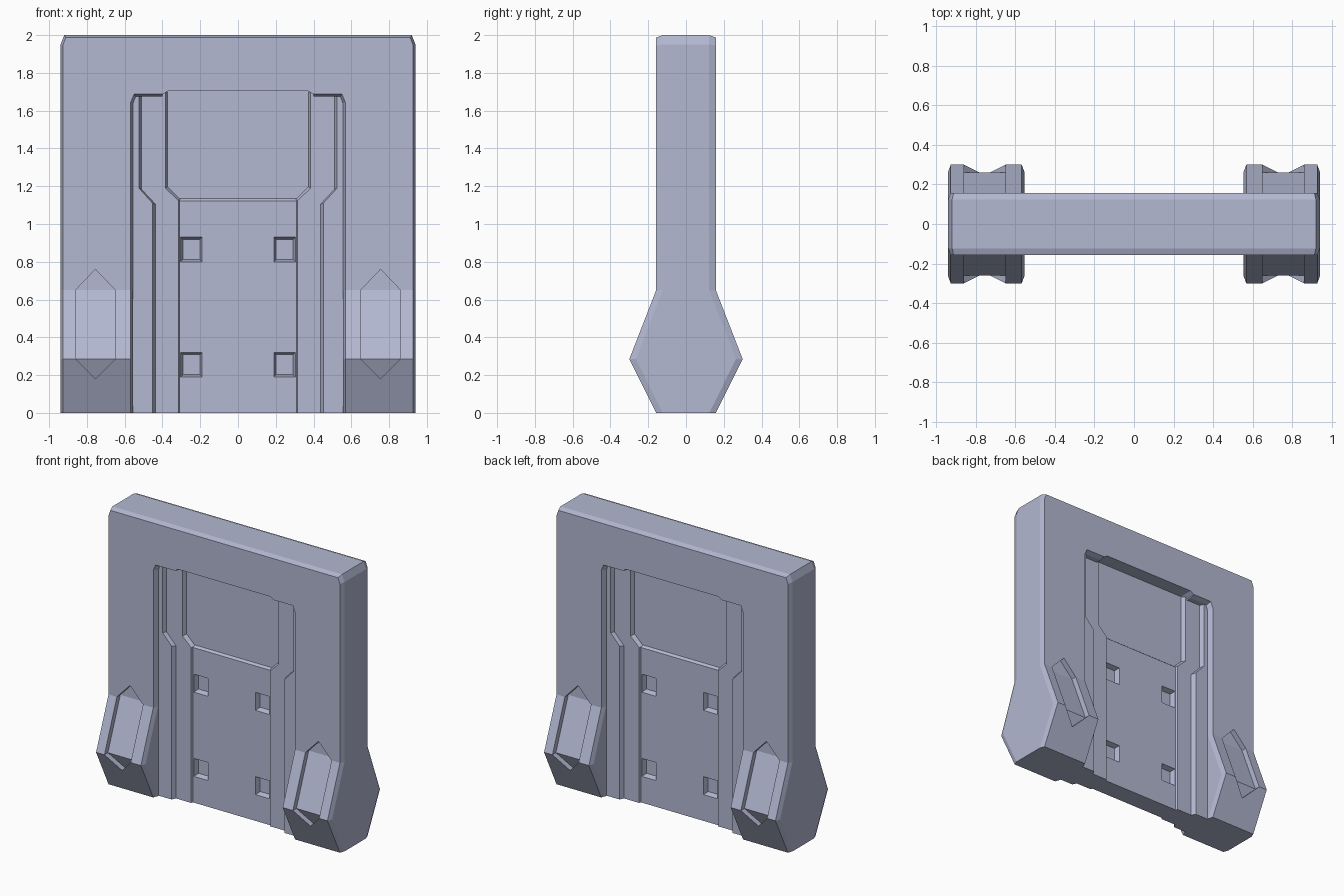
import bpy, bmesh

cube = bpy.data.objects.get("Cube")
if cube:
    bpy.data.objects.remove(cube, do_unlink=True)

# One blue-grey metal for the whole gate
metal = bpy.data.materials.new("blue_grey_metal")
metal.use_nodes = True
COLOUR = (0.45, 0.48, 0.64, 1.0)
metal.diffuse_color = COLOUR
metal.node_tree.nodes["Principled BSDF"].inputs["Base Color"].default_value = COLOUR


def loft(name, rings):
    """Join equal-length rings of points with quads and cap both ends."""
    bm = bmesh.new()
    vs = [[bm.verts.new(p) for p in ring] for ring in rings]
    n = len(rings[0])
    for a, b in zip(vs, vs[1:]):
        for i in range(n):
            j = (i + 1) % n
            bm.faces.new((a[i], a[j], b[j], b[i]))
    bm.faces.new(vs[0])
    bm.faces.new(vs[-1])
    bmesh.ops.remove_doubles(bm, verts=bm.verts, dist=1e-5)
    bmesh.ops.recalc_face_normals(bm, faces=bm.faces)
    mesh = bpy.data.meshes.new(name)
    bm.to_mesh(mesh)
    bm.free()
    mesh.materials.append(metal)
    ob = bpy.data.objects.new(name, mesh)
    bpy.context.collection.objects.link(ob)
    return ob


def slab(name, base, face, y_base, y_face, s=1):
    """Plate with the same bevelled outline on its front and back."""
    layers = [(face, -y_face), (base, -y_base), (base, y_base), (face, y_face)]
    return loft(name, [[(s * x, y, z) for x, z in pts] for pts, y in layers])


def cut(ob, cutters):
    """Subtract the cutters, then remove them."""
    bpy.context.view_layer.objects.active = ob
    for c in cutters:
        c.hide_render = True
        mod = ob.modifiers.new("cut", "BOOLEAN")
        mod.operation = "DIFFERENCE"
        mod.solver = "EXACT"
        mod.object = c
        bpy.ops.object.modifier_apply(modifier=mod.name)
        bpy.data.objects.remove(c, do_unlink=True)


# Arch frame: bevelled section swept up one pillar, across and down the other.
# Each station: outer edge, outer bevel, inner edge, inner bevel, extra depth
C = 0.013
stations = [((0.94, z), (0.94 - C, z), (0.555, z), (0.555 + C, z), d)
            for z, d in ((0, 0), (0.285, 0.142), (0.65, 0))]
stations += [((0.94, 1.95), (0.94 - C, 1.945), (0.555, 1.64), (0.555 + C, 1.645), 0),
             ((0.92, 2.0), (0.912, 1.987), (0.542, 1.675), (0.55, 1.688), 0)]


def section(st, s):
    o, ob, i, ib, d = st
    e, f = 0.123 + d, 0.158 + d
    pts = [(ob, -f), (o, -e), (o, e), (ob, f), (ib, f), (i, e), (i, -e), (ib, -f)]
    return [(s * p[0], y, p[1]) for p, y in pts]


frame = loft("frame", [section(st, 1) for st in stations]
             + [section(st, -1) for st in reversed(stations)])

# Six-sided recesses in the flared feet, front and back
cutters = []
for sx in (1, -1):
    for sy in (1, -1):
        rings = []
        for z, half, floor in ((0.18, 0, 0.207), (0.285, 0.105, 0.26),
                               (0.65, 0.105, 0.118), (0.76, 0, 0.118)):
            a, b = sx * 0.755 - half, sx * 0.755 + half
            rings.append([(a, sy * 0.5, z), (b, sy * 0.5, z),
                          (b, sy * floor, z), (a, sy * floor, z)])
        cutters.append(loft("foot_cutter", rings))

# Shallow notch in the lintel above the door
notch = [(-0.40, 1.6), (-0.40, 1.685), (-0.37, 1.705),
         (0.37, 1.705), (0.40, 1.685), (0.40, 1.6)]
cutters.append(loft("lintel_cutter", [[(x, y, z) for x, z in notch] for y in (-0.5, 0.5)]))
cut(frame, cutters)

# Stepped side strips and door rails
for s, side in ((1, "left"), (-1, "right")):
    slab(side + "_side_strip",
         [(0.565, 0), (0.565, 1.69), (0.512, 1.69), (0.512, 1.185), (0.437, 1.105), (0.437, 0)],
         [(0.565, 0), (0.565, 1.69), (0.525, 1.69), (0.525, 1.19), (0.452, 1.11), (0.452, 0)],
         0.085, 0.115, s)
    slab(side + "_door_rail",
         [(0.53, 0), (0.53, 1.70), (0.373, 1.70), (0.373, 1.197), (0.305, 1.13), (0.305, 0)],
         [(0.53, 0), (0.53, 1.70), (0.385, 1.70), (0.385, 1.19), (0.316, 1.125), (0.316, 0)],
         0.058, 0.085, s)

# Recessed upper panel
upper = [(-0.39, 1.10), (0.39, 1.10), (0.39, 1.71), (-0.39, 1.71)]
slab("upper_panel", upper, upper, 0.04, 0.055)

# Lower panel with a bevelled top edge
lower = slab("lower_panel",
             [(-0.312, 0), (0.312, 0), (0.312, 1.135), (-0.312, 1.135)],
             [(-0.312, 0), (0.312, 0), (0.312, 1.122), (-0.312, 1.122)], 0.055, 0.071)

# Four square sockets on each face of the lower panel
sockets = []
for sx in (1, -1):
    for sy in (1, -1):
        for z in (0.19, 0.80):
            rings = []
            for y, e in ((0.071 + 0.036, -0.012), (0.035, 0.012)):
                a, b = 0.19 + e, 0.304 - e
                rings.append([(sx * x, sy * y, h) for x, h in
                              ((a, z + e), (b, z + e), (b, z + 0.13 - e), (a, z + 0.13 - e))])
            sockets.append(loft("socket_cutter", rings))
cut(lower, sockets)
